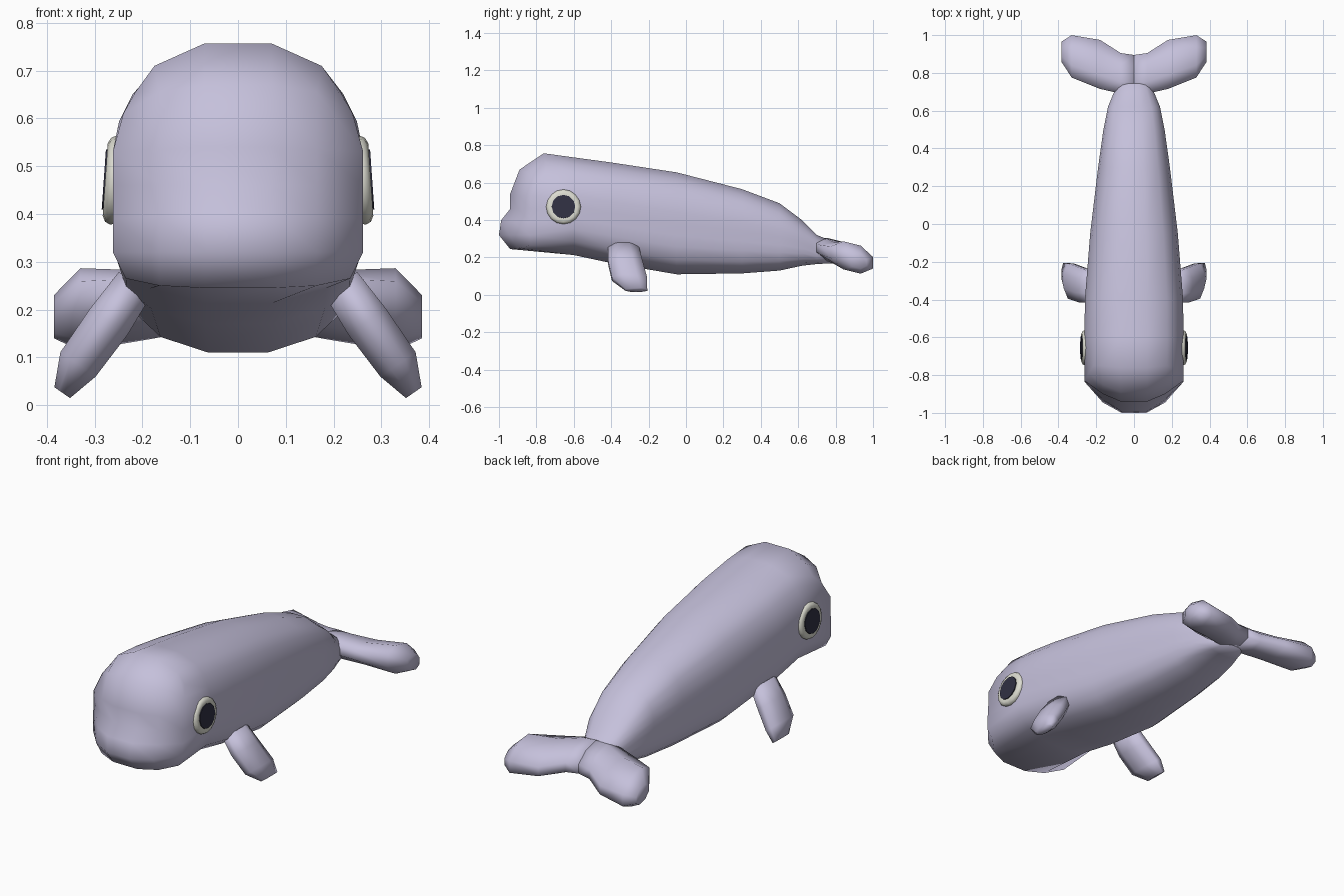
import bpy, bmesh, math
from mathutils import Vector

if "Cube" in bpy.data.objects:
    bpy.data.objects.remove(bpy.data.objects["Cube"])


def material(name, rgb):
    m = bpy.data.materials.new(name)
    m.use_nodes = True
    m.diffuse_color = (*rgb, 1)
    bsdf = next(n for n in m.node_tree.nodes if n.type == 'BSDF_PRINCIPLED')
    bsdf.inputs["Base Color"].default_value = (*rgb, 1)
    bsdf.inputs["Roughness"].default_value = 0.7
    return m


SKIN = material("lavender grey", (0.56, 0.53, 0.71))
IVORY = material("ivory", (0.72, 0.72, 0.64))
DARK = material("dark navy", (0.03, 0.03, 0.055))


def make(name, bm, mat, smooth=True):
    bmesh.ops.recalc_face_normals(bm, faces=bm.faces[:])
    for f in bm.faces:
        f.smooth = smooth
    me = bpy.data.meshes.new(name)
    bm.to_mesh(me)
    bm.free()
    me.materials.append(mat)
    ob = bpy.data.objects.new(name, me)
    bpy.context.collection.objects.link(ob)
    return ob


def bridge(bm, a, b):
    n = len(a)
    for i in range(n):
        bm.faces.new((a[i], a[(i + 1) % n], b[(i + 1) % n], b[i]))


def loft(name, rings, mat, smooth=True):
    bm = bmesh.new()
    vs = [[bm.verts.new(p) for p in r] for r in rings]
    for a, b in zip(vs, vs[1:]):
        bridge(bm, a, b)
    bm.faces.new(vs[0])
    bm.faces.new(vs[-1])
    return make(name, bm, mat, smooth)


# Face rows from forehead to chin: three points from the middle to the cheek
FACE = [
    [(.07, -.76, .757), (.175, -.75, .71), (.215, -.75, .655)],
    [(.07, -.89, .67), (.165, -.85, .655), (.24, -.79, .61)],
    [(.07, -.94, .54), (.165, -.90, .535), (.262, -.83, .53)],
    [(.07, -.94, .46), (.165, -.90, .46), (.262, -.83, .46)],
    [(.07, -.988, .40), (.165, -.93, .395), (.262, -.835, .39)],
    [(.065, -1.0, .32), (.165, -.945, .32), (.262, -.835, .32)],
    [(.07, -.94, .245), (.165, -.90, .25), (.235, -.83, .265)],
]
# Half cross-section (width fraction, height fraction), top to bottom
SECTION = [(.27, 1), (.67, .93), (.84, .84), (.95, .73), (1, .61), (1, .5),
           (1, .38), (.99, .27), (.9, .14), (.7, .06), (.27, 0)]
# Body stations: y, top, bottom, half width
STATIONS = [(-.6, .735, .213, .262), (-.4, .708, .17, .26), (-.05, .655, .11, .232),
            (.3, .565, .115, .19), (.5, .49, .13, .162), (.62, .40, .156, .138),
            (.70, .32, .165, .105), (.80, .28, .17, .07)]

# Body: face grid whose outline continues into the lofted trunk
bm = bmesh.new()
grid = []
for row in FACE:
    left = [bm.verts.new((-x, y, z)) for x, y, z in reversed(row)]
    right = [bm.verts.new(p) for p in row]
    grid.append(left + right)
for a, b in zip(grid, grid[1:]):
    for i in range(5):
        bm.faces.new((a[i], a[i + 1], b[i + 1], b[i]))
ring = (grid[0][3:] + [r[5] for r in grid[1:-1]] + grid[-1][:2:-1]
        + grid[-1][2::-1] + [r[0] for r in grid[-2:0:-1]] + grid[0][:3])
for y, top, bottom, w in STATIONS:
    half = [(x * w, y, bottom + t * (top - bottom)) for x, t in SECTION]
    pts = half + [(-x, yy, z) for x, yy, z in reversed(half)]
    new = [bm.verts.new(p) for p in pts]
    bridge(bm, ring, new)
    ring = new
bm.faces.new(ring)
make("body", bm, SKIN)


def oval(centre, u, v, n=8):
    c, u, v = Vector(centre), Vector(u), Vector(v)
    return [c + u * math.cos(2 * math.pi * (i + .5) / n) * 1.08
            + v * math.sin(2 * math.pi * (i + .5) / n) * 1.08 for i in range(n)]


# Tail flukes: x, leading y, trailing y, height, half thickness
FLUKE = [(0, .69, .895, .235, .06), (.07, .69, .905, .23, .06), (.18, .715, .975, .21, .058),
         (.33, .775, 1.0, .20, .075), (.385, .86, .965, .185, .04)]
# Flippers: centre, half length along y, half thickness
FLIPPER = [((.215, -.335, .255), .082, .042), ((.27, -.325, .175), .092, .048),
           ((.335, -.302, .085), .094, .045), ((.368, -.265, .026), .058, .02)]

for side, word in ((1, "left"), (-1, "right")):
    rings = []
    for x, y0, y1, z, t in FLUKE:
        h = (y1 - y0) / 2
        rings.append(oval((x * side, (y0 + y1) / 2, z), (0, h, -h * .25), (0, 0, t)))
    loft(word + "_fluke", rings, SKIN)

    rings = [oval(((c[0]) * side, c[1], c[2]), (0, h, 0), (.82 * t * side, 0, .57 * t))
             for c, h, t in FLIPPER]
    loft(word + "_flipper", rings, SKIN)

    # Eye rim and pupil, tipped slightly upward
    tilt = math.radians(4)
    out = Vector((math.cos(tilt) * side, 0, math.sin(tilt)))
    up = Vector((-math.sin(tilt) * side, 0, math.cos(tilt)))
    along = Vector((0, 1, 0))
    centre = Vector((.25 * side, -.655, .47))

    def disc(r, d, n):
        return [centre + out * d + (along * math.cos(2 * math.pi * i / n)
                + up * math.sin(2 * math.pi * i / n)) * r for i in range(n)]

    loft(word + "_eye_rim", [disc(r, d, 16) for r, d in
         ((.088, -.02), (.093, .012), (.088, .022), (.076, .028), (.06, .026))], IVORY)
    loft(word + "_pupil", [disc(.063, .024, 12), disc(.063, .031, 12)], DARK, False)
